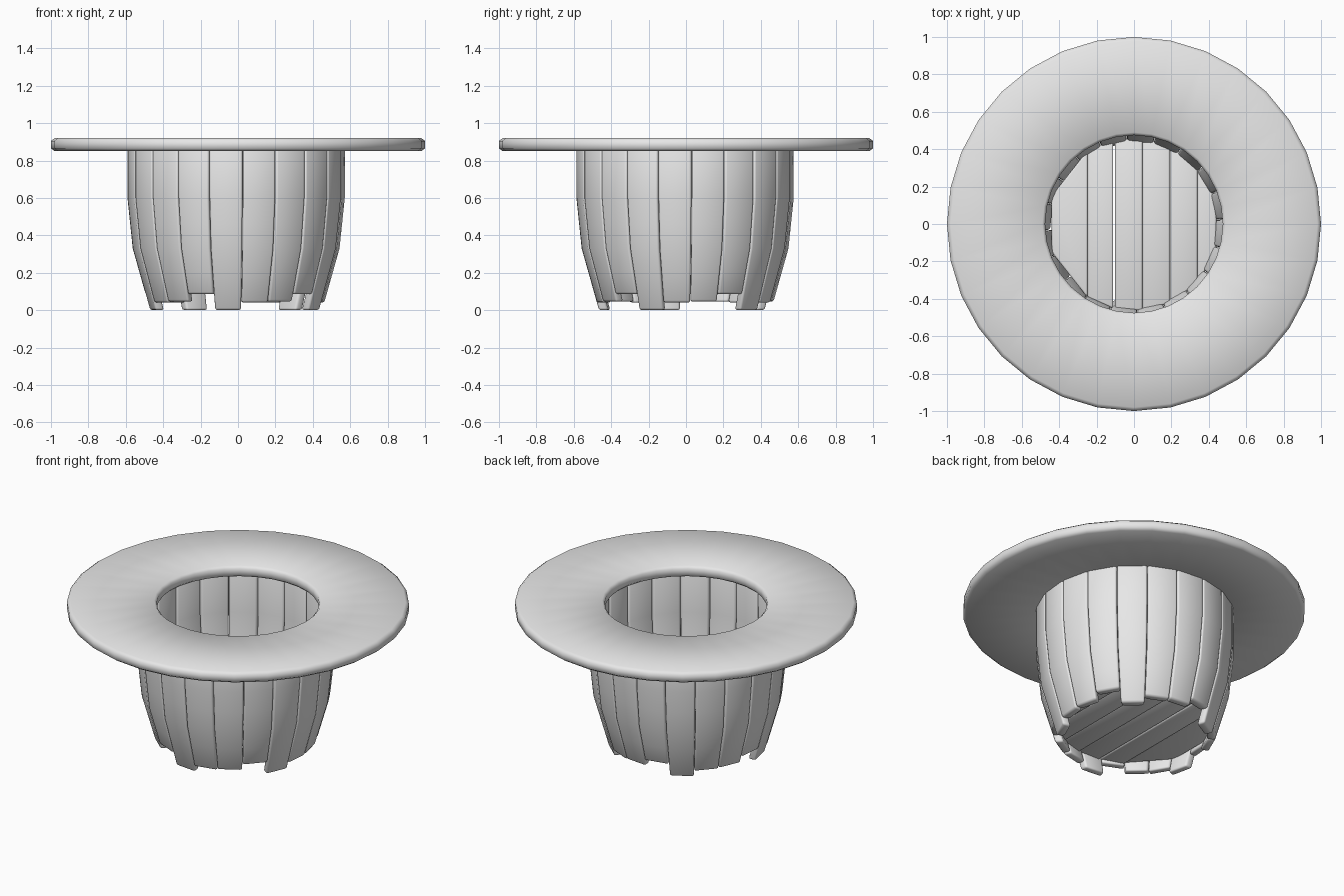
import bpy, bmesh, math, random

if "Cube" in bpy.data.objects:
    bpy.data.objects.remove(bpy.data.objects["Cube"])

random.seed(4)
grey = bpy.data.materials.new("plain_grey")
grey.diffuse_color = (0.8, 0.8, 0.8, 1)
grey.use_nodes = True
grey.node_tree.nodes["Principled BSDF"].inputs["Base Color"].default_value = grey.diffuse_color


def add_part(name, verts, faces, bevel=0.0):
    me = bpy.data.meshes.new(name)
    me.from_pydata(verts, [], faces)
    bm = bmesh.new()
    bm.from_mesh(me)
    bmesh.ops.recalc_face_normals(bm, faces=bm.faces[:])
    bm.to_mesh(me)
    bm.free()
    for p in me.polygons:
        p.use_smooth = True
    me.materials.append(grey)
    ob = bpy.data.objects.new(name, me)
    bpy.context.collection.objects.link(ob)
    if bevel:
        m = ob.modifiers.new("rounded_edges", 'BEVEL')
        m.width = bevel
        m.segments = 2
        m.limit_method = 'ANGLE'
        m.angle_limit = math.radians(40)
    return ob


def loft(sections):
    """Join equal quad sections into a closed bar."""
    verts = [v for s in sections for v in s]
    faces = [(0, 1, 2, 3)]
    for k in range(len(sections) - 1):
        a = 4 * k
        for j in range(4):
            n = (j + 1) % 4
            faces.append((a + j, a + n, a + 4 + n, a + 4 + j))
    e = len(verts) - 4
    faces.append((e, e + 1, e + 2, e + 3))
    return verts, faces


# Wide flat rim, lathed
N = 32
prof = [(0.475, 0.865), (0.475, 0.905), (0.49, 0.92), (0.98, 0.92),
        (1.0, 0.905), (1.0, 0.865), (0.98, 0.85), (0.49, 0.85)]
P = len(prof)
verts = [(r * math.cos(2 * math.pi * i / N), r * math.sin(2 * math.pi * i / N), z)
         for i in range(N) for r, z in prof]
faces = [(i * P + j, i * P + (j + 1) % P,
          ((i + 1) % N) * P + (j + 1) % P, ((i + 1) % N) * P + j)
         for i in range(N) for j in range(P)]
add_part("rim", verts, faces)

# Curved staves with uneven lower ends
curve = [(0.0, 0.462), (0.33, 0.555), (0.6, 0.583), (0.88, 0.583)]
CX = -0.01


def radius(z):
    for (z0, r0), (z1, r1) in zip(curve, curve[1:]):
        if z <= z1:
            return r0 + (r1 - r0) * (z - z0) / (z1 - z0)
    return curve[-1][1]


def stave_section(ang, z):
    h = math.radians(8.85)
    r = radius(z)
    q = r - 0.05
    return [(CX + rad * math.cos(ang + s * h), CX / 2 + rad * math.sin(ang + s * h), z)
            for rad, s in ((r, -1), (r, 1), (q, 1), (q, -1))]


bottoms = (0.0, 0.04, 0.045, 0.085)
for i in range(20):
    ang = math.radians(264.5 + 18 * i)
    zs = [bottoms[i % 4], 0.2, 0.33, 0.46, 0.6, 0.88]
    add_part(f"stave_{i + 1}", *loft([stave_section(ang, z) for z in zs]), bevel=0.012)

# Floor planks, trimmed to the round wall
W = 0.147
for i in range(6):
    x0 = -0.395 + i * W
    x1 = x0 + W - (0.01 if i == 1 else 0.001)
    if i == 0:
        x0 = -0.44
    if i == 5:
        x1 = 0.44
    tilt = random.uniform(0.008, 0.014)
    R = 0.465
    y0, y1 = (math.sqrt(max(R * R - x * x, 0.01)) for x in (x0, x1))

    def plank_end(s):
        return [(x0, s * y0, 0.10), (x1, s * y1, 0.10 + tilt),
                (x1, s * y1, 0.14 + tilt), (x0, s * y0, 0.14)]
    add_part(f"floor_plank_{i + 1}", *loft([plank_end(-1), plank_end(1)]), bevel=0.01)
